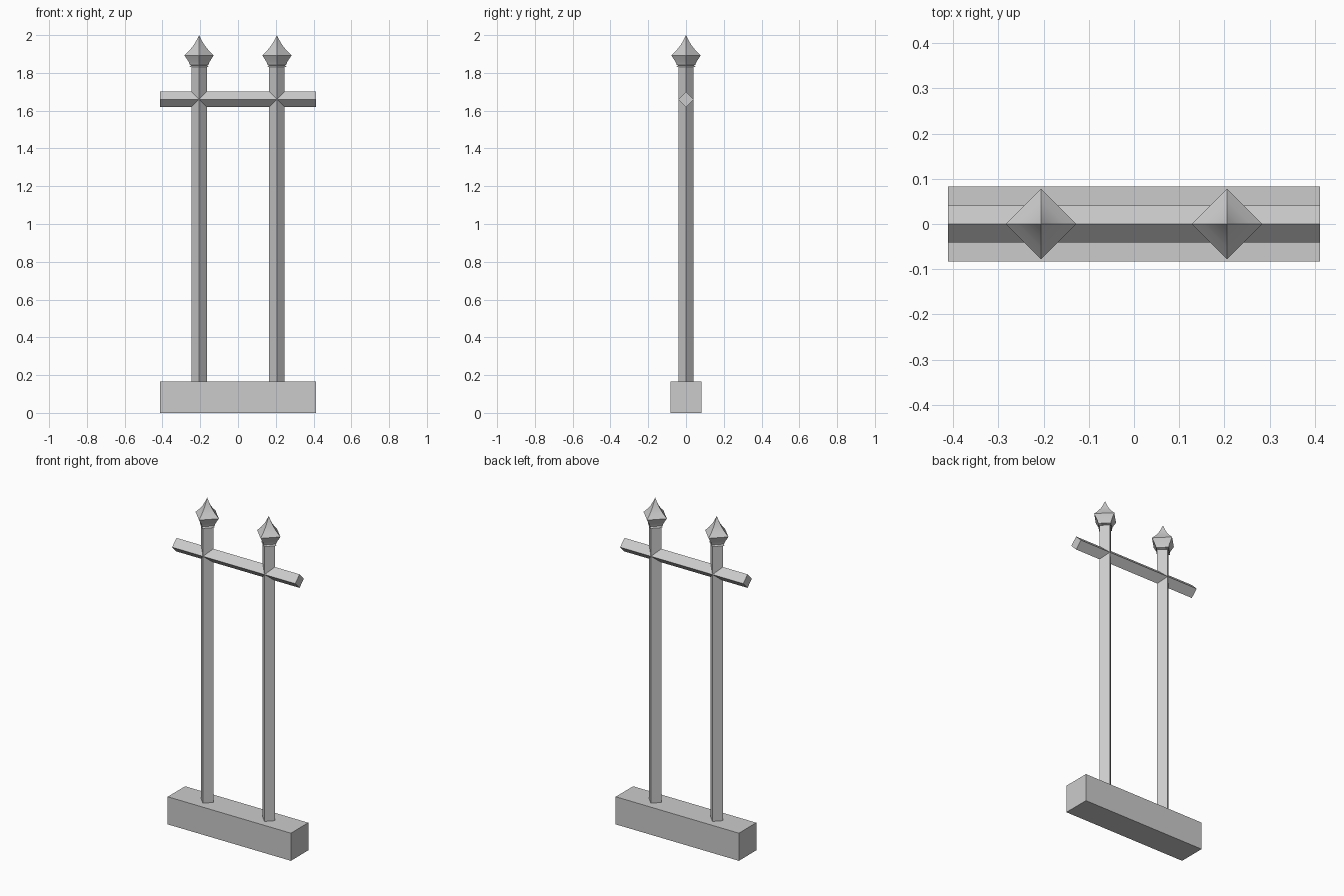
import bpy, bmesh
from math import sin, cos, pi, radians
from mathutils import Matrix

if "Cube" in bpy.data.objects:
    bpy.data.objects.remove(bpy.data.objects["Cube"])

HALF_L, HALF_W, BASE_H = 0.412, 0.083, 0.167
R, POST_X, RAIL_Z = 0.041, 0.206, 1.66


def add_object(name, bm):
    bmesh.ops.remove_doubles(bm, verts=bm.verts, dist=1e-5)
    bmesh.ops.recalc_face_normals(bm, faces=bm.faces)
    mesh = bpy.data.meshes.new(name)
    bm.to_mesh(mesh)
    bm.free()
    obj = bpy.data.objects.new(name, mesh)
    bpy.context.collection.objects.link(obj)
    return obj


def diamond_lathe(name, profile, matrix):
    """Four-sided stack of diamond rings from (radius, height) pairs, capped."""
    bm = bmesh.new()
    rings = [[bm.verts.new((r * cos(k * pi / 2), r * sin(k * pi / 2), z))
              for k in range(4)] for r, z in profile]
    for a, b in zip(rings, rings[1:]):
        for k in range(4):
            j = (k + 1) % 4
            bm.faces.new((a[k], a[j], b[j], b[k]))
    bm.faces.new(rings[0][::-1])
    if profile[-1][0] > 0:
        bm.faces.new(rings[-1])
    bm.transform(matrix)
    return add_object(name, bm)


# Footing block
bm = bmesh.new()
bmesh.ops.create_cube(bm, size=1, matrix=Matrix.Translation((0, 0, BASE_H / 2))
                      @ Matrix.Diagonal((2 * HALF_L, 2 * HALF_W, BASE_H, 1)))
add_object("base", bm)

# Horizontal rail, diamond section
diamond_lathe("rail", [(R, -HALF_L), (R, HALF_L)],
              Matrix.Translation((0, 0, RAIL_Z)) @ Matrix.Rotation(pi / 2, 4, 'Y'))

# Finial: flared collar, widening cup, concave spear tip
finial = [(0.05, 1.832), (0.042, 1.84), (0.049, 1.842), (0.055, 1.858),
          (0.078, 1.893), (0.052, 1.918), (0.03, 1.945), (0.014, 1.972), (0, 2.0)]

for side, x in (("left", -POST_X), ("right", POST_X)):
    place = Matrix.Translation((x, 0, 0))
    diamond_lathe("post_" + side, [(R, BASE_H - 0.005), (R, 1.835)], place)
    tip = diamond_lathe("finial_" + side, finial, place)
    bpy.ops.object.select_all(action='DESELECT')
    tip.select_set(True)
    bpy.context.view_layer.objects.active = tip
    bpy.ops.object.shade_smooth_by_angle(angle=radians(25))
